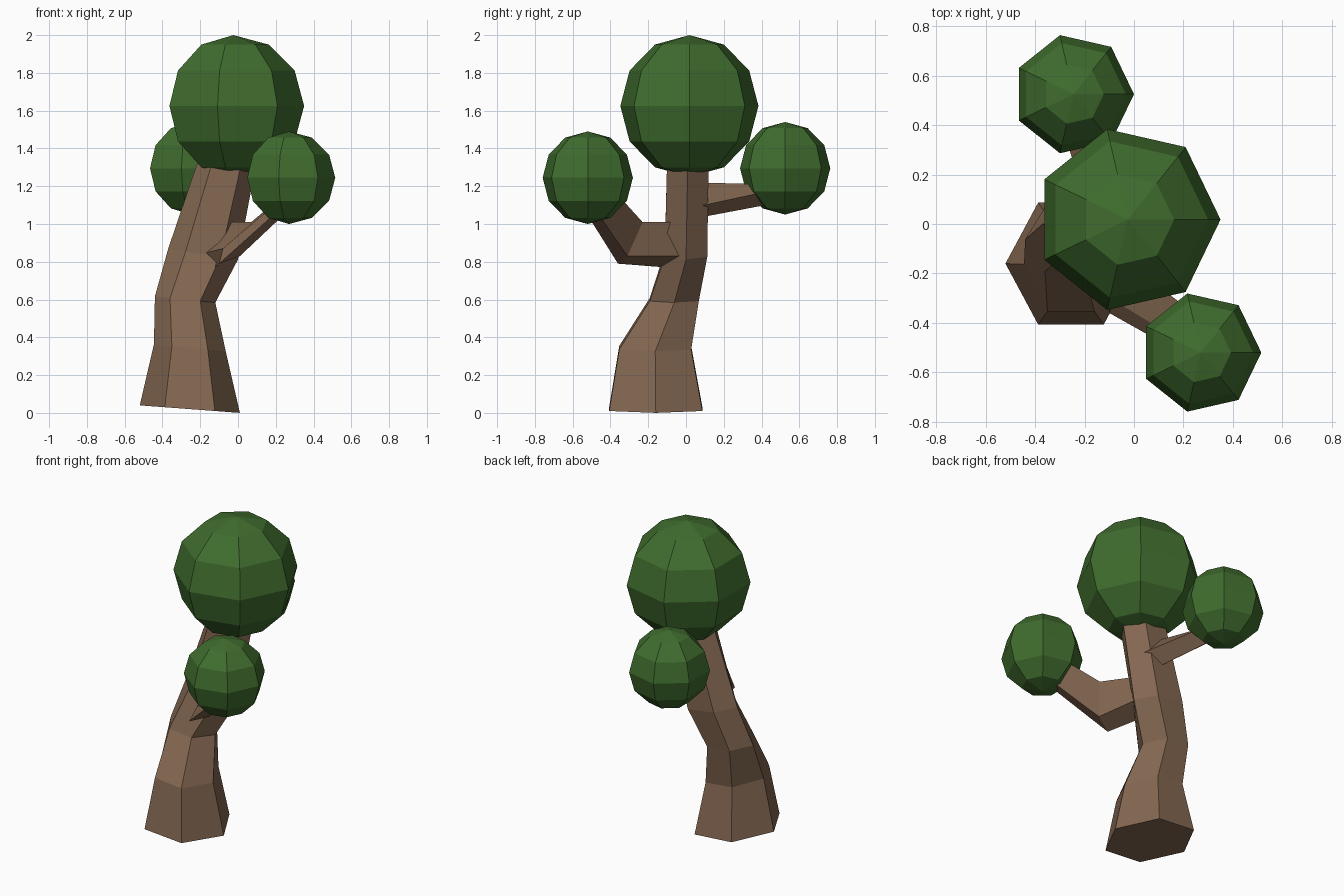
import bpy
import bmesh
from math import cos, sin, tau
from mathutils import Vector

cube = bpy.data.objects.get("Cube")
if cube:
    bpy.data.objects.remove(cube, do_unlink=True)


def make_material(name, rgb):
    material = bpy.data.materials.new(name)
    material.use_nodes = True
    colour = (*rgb, 1.0)
    material.diffuse_color = colour
    material.node_tree.nodes["Principled BSDF"].inputs["Base Color"].default_value = colour
    return material


bark = make_material("bark brown", (0.23, 0.137, 0.083))
leaf = make_material("leaf green", (0.05, 0.15, 0.027))


def finish(bm, name, material):
    """Turn a bmesh into a flat shaded object with one material."""
    bmesh.ops.recalc_face_normals(bm, faces=bm.faces[:])
    mesh = bpy.data.meshes.new(name)
    bm.to_mesh(mesh)
    bm.free()
    mesh.materials.append(material)
    obj = bpy.data.objects.new(name, mesh)
    bpy.context.scene.collection.objects.link(obj)
    return obj


def loft(name, rings, material):
    """Skin a closed tube through rings of matching points."""
    bm = bmesh.new()
    loops = [[bm.verts.new(point) for point in ring] for ring in rings]
    for lower, upper in zip(loops, loops[1:]):
        count = len(lower)
        for i in range(count):
            j = (i + 1) % count
            bm.faces.new((lower[i], lower[j], upper[j], upper[i]))
    bm.faces.new(loops[0][::-1])
    bm.faces.new(loops[-1])
    return finish(bm, name, material)


def hexagon(centre, radius_x, radius_y, slope):
    """Six-sided trunk section, dipping towards +x."""
    ring = []
    for i in range(6):
        dx = radius_x * cos(tau * i / 6)
        dy = radius_y * sin(tau * i / 6)
        ring.append(Vector(centre) + Vector((dx, dy, -slope * dx)))
    return ring


def foliage(name, centre, radius):
    """Low-poly leaf ball."""
    bm = bmesh.new()
    bmesh.ops.create_uvsphere(bm, u_segments=7, v_segments=6, radius=radius)
    # Turn the ball so that one corner points along +x
    turn = min((v.co for v in bm.verts if abs(v.co.z) < 0.001),
               key=lambda co: abs(co.y) - co.x)
    angle = Vector((1, 0)).angle_signed(turn.xy)
    for v in bm.verts:
        x, y = v.co.xy
        v.co.x = x * cos(angle) - y * sin(angle)
        v.co.y = x * sin(angle) + y * cos(angle)
        v.co += Vector(centre)
    return finish(bm, name, leaf)


# Leaning trunk
loft("trunk", [
    hexagon((-0.255, -0.16, 0.02), 0.265, 0.285, 0.075),
    hexagon((-0.255, -0.163, 0.345), 0.19, 0.22, 0.1),
    hexagon((-0.28, -0.062, 0.6), 0.16, 0.15, 0.1),
    hexagon((-0.185, 0, 0.84), 0.185, 0.13, 0.15),
    hexagon((-0.055, 0.01, 1.34), 0.155, 0.127, 0),
], bark)

# Front branch, bent upwards at an elbow
elbow = [Vector(p) for p in ((0.07, -0.23, 1.01), (0.01, -0.31, 0.83),
                             (-0.1, -0.36, 0.79), (-0.08, -0.31, 0.87))]
root = [(-0.09, 0, 1.01), (-0.03, -0.02, 0.83), (-0.13, -0.04, 0.765), (-0.2, -0.04, 0.84)]
reach = Vector((0.25, -0.16, 0.22))
middle = sum(elbow, Vector()) / 4
tip = [middle + (p - middle) * 0.8 + reach for p in elbow]
loft("front_branch", [root, elbow, tip], bark)

# Back branch, tapering outwards
loft("back_branch", [
    [(-0.1, 0.05, 1.22), (0.01, 0.05, 1.09), (-0.1, 0.05, 1.03), (-0.18, 0.05, 1.13)],
    [(-0.24, 0.42, 1.21), (-0.16, 0.42, 1.17), (-0.22, 0.42, 1.1), (-0.3, 0.42, 1.16)],
], bark)

# Leaf balls
foliage("crown_foliage", (-0.025, 0.018, 1.625), 0.375)
foliage("front_foliage", (0.27, -0.52, 1.245), 0.245)
foliage("back_foliage", (-0.245, 0.525, 1.295), 0.245)
